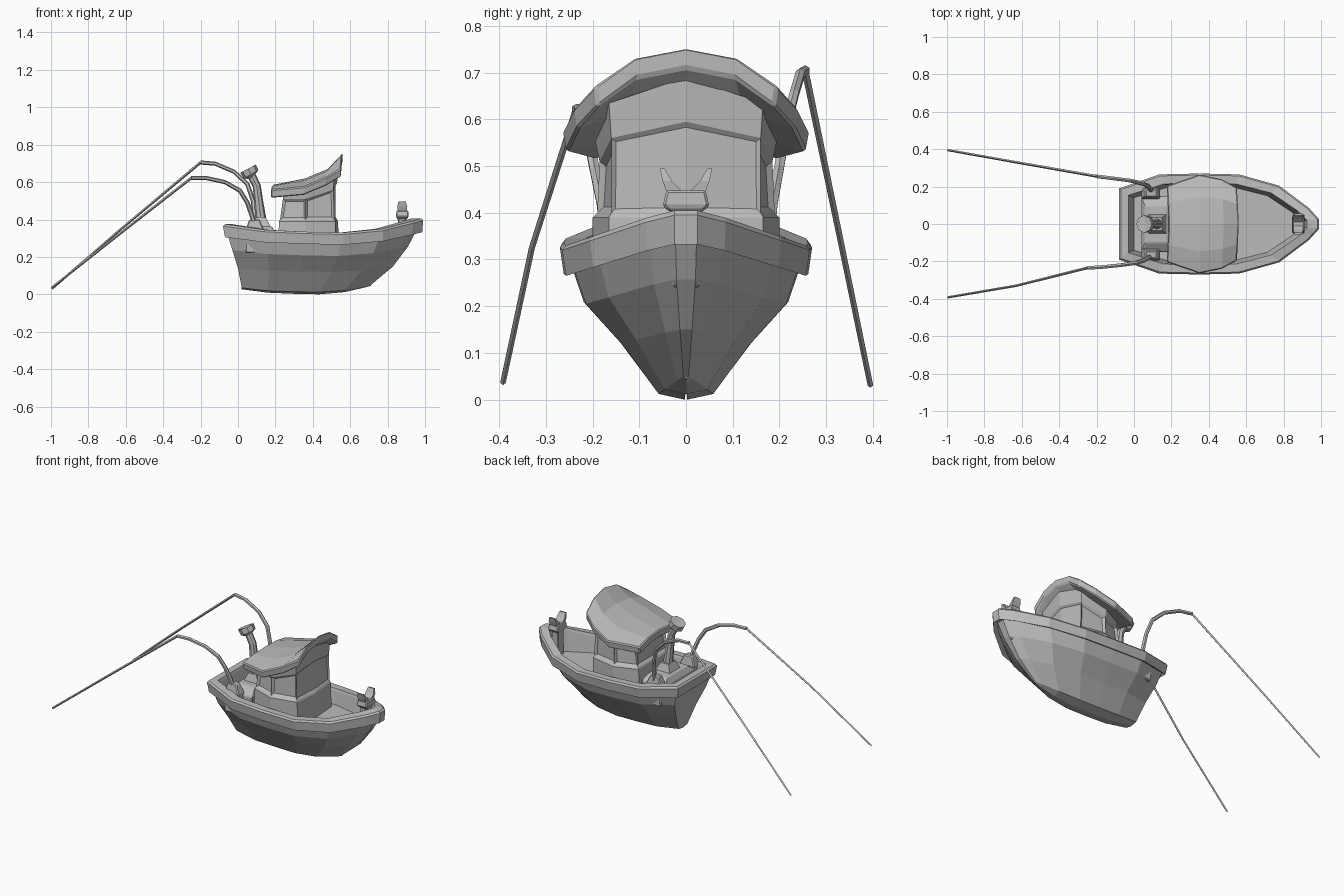
import bpy, bmesh, math
from mathutils import Vector

default_cube = bpy.data.objects.get("Cube")
if default_cube:
    bpy.data.objects.remove(default_cube, do_unlink=True)

# single painted colour
grey = bpy.data.materials.new("plain_grey")
grey.use_nodes = True
grey.diffuse_color = (0.5, 0.5, 0.5, 1)
grey.node_tree.nodes["Principled BSDF"].inputs["Base Color"].default_value = grey.diffuse_color


def finish(name, bm):
    """Clean a bmesh and turn it into a flat shaded object."""
    bmesh.ops.remove_doubles(bm, verts=bm.verts, dist=0.0005)
    bmesh.ops.recalc_face_normals(bm, faces=bm.faces)
    mesh = bpy.data.meshes.new(name)
    bm.to_mesh(mesh)
    bm.free()
    mesh.materials.append(grey)
    obj = bpy.data.objects.new(name, mesh)
    bpy.context.collection.objects.link(obj)
    return obj


def loft(rings, closed=True, cap_start=True, cap_end=True):
    """Skin a list of equally long point rings."""
    bm = bmesh.new()
    rows = [[bm.verts.new(p) for p in ring] for ring in rings]
    count = len(rows[0])
    for low, high in zip(rows, rows[1:]):
        for i in range(count if closed else count - 1):
            j = (i + 1) % count
            bm.faces.new((low[i], low[j], high[j], high[i]))
    if closed and cap_start:
        bm.faces.new(rows[0][::-1])
    if closed and cap_end:
        bm.faces.new(rows[-1])
    return bm


def mirrored(half):
    """Close a half outline (+y side) with its mirror image."""
    other = [(x, -y, z) for x, y, z in reversed(half) if abs(y) > 1e-6]
    return list(half) + other


def rect(x0, x1, y0, y1, z):
    return [(x0, y0, z), (x1, y0, z), (x1, y1, z), (x0, y1, z)]


def tube(name, points, radii, sides=6):
    """Faceted tube along a path, with a radius for every point."""
    pts = [Vector(p) for p in points]
    rings = []
    for i, p in enumerate(pts):
        direction = (pts[min(i + 1, len(pts) - 1)] - pts[max(i - 1, 0)]).normalized()
        side = direction.cross(Vector((0, 1, 0))).normalized()
        up = side.cross(direction)
        angles = [2 * math.pi * k / sides for k in range(sides)]
        rings.append([p + radii[i] * (side * math.cos(a) + up * math.sin(a)) for a in angles])
    return finish(name, loft(rings))


def bevelled(obj, width):
    mod = obj.modifiers.new("bevel", "BEVEL")
    mod.width = width
    mod.segments = 1
    mod.limit_method = "ANGLE"
    return obj


# hull: stations hold (fraction of length, half beam, sheer rise)
stations = [(0, .19, .045), (.2, .265, .015), (.4, .27, .005), (.6, .265, 0),
            (.8, .205, .02), (.95, .085, .06), (1, .025, .075)]


def hull_ring(stern, bow, width, height, sheer):
    return mirrored([(stern + (bow - stern) * t, beam * width, height + rise * sheer)
                     for t, beam, rise in stations])


hull_levels = [
    (.02, .71, .01, 0, .6),       # keel
    (.02, .71, .22, .012, .5),
    (0, .83, .52, .12, .4),       # chine
    (-.03, .91, .81, .205, .7),
    (-.055, .955, .9, .275, .9),  # under the rail
    (-.07, .985, .97, .265, .9),
    (-.08, .99, 1, .32, 1),       # rail
    (-.07, .98, .97, .33, 1),
    (-.03, .925, .81, .33, 1),
    (-.025, .92, .79, .315, 1),
    (0, .89, .74, .24, .2),       # deck edge
]
finish("hull", loft([hull_ring(*level) for level in hull_levels]))

# cabin: plan points back, side, front corner, front centre
cabin_rings = [
    mirrored([(.21, .15, .22), (.36, .2, .22), (.525, .165, .22), (.54, 0, .22)]),
    mirrored([(.22, .15, .39), (.36, .2, .39), (.52, .165, .39), (.535, 0, .39)]),
    mirrored([(.225, .145, .4), (.36, .19, .4), (.515, .16, .4), (.53, 0, .4)]),
    mirrored([(.24, .14, .51), (.36, .185, .51), (.51, .16, .56), (.53, 0, .595)]),
    mirrored([(.245, .145, .55), (.36, .195, .555), (.515, .165, .635), (.535, 0, .69)]),
]
cabin = loft(cabin_rings)
cabin.faces.ensure_lookup_table()
cabin.normal_update()
# sunk window panes: the whole third band, windscreen halves joined
panes = [f for f in cabin.faces if len(f.verts) == 4 and .4 < f.calc_center_median().z < .53
         and min(v.co.z for v in f.verts) > .395]
screen = [f for f in panes if f.calc_center_median().x > .5]
sides = [f for f in panes if f not in screen]
bmesh.ops.recalc_face_normals(cabin, faces=cabin.faces)
bmesh.ops.inset_region(cabin, faces=screen, thickness=.012, depth=-.008)
bmesh.ops.inset_individual(cabin, faces=sides, thickness=.018, depth=-.012)
finish("cabin", cabin)

# roof: (x, half width, eave height, ridge height), rising to a visor at the front
roof_rows = []
for x, half, eave, ridge in [(.175, .205, .56, .585), (.35, .265, .575, .62),
                             (.47, .24, .625, .67), (.55, .195, .672, .755)]:
    shoulder = eave + (ridge - eave) * .75
    roof_rows.append([(x, -half, eave), (x + .005, -half * .55, shoulder), (x + .01, 0, ridge),
                      (x + .005, half * .55, shoulder), (x, half, eave)])
roof_bm = loft(roof_rows, closed=False)
bmesh.ops.recalc_face_normals(roof_bm, faces=roof_bm.faces)
top_faces = roof_bm.faces[:]
lower = bmesh.ops.extrude_face_region(roof_bm, geom=top_faces, use_keep_orig=True)
for v in lower["geom"]:
    if isinstance(v, bmesh.types.BMVert):
        v.co.z -= .045
        v.co.y *= .97
bevelled(finish("roof", roof_bm), .006)

# engine housing behind the cabin
housing = loft([rect(.04, .2, -.15, .15, .22), rect(.04, .2, -.15, .15, .33),
                rect(.06, .18, -.1, .1, .365)])
bevelled(finish("engine_housing", housing), .006)
stack_foot = loft([rect(.07, .18, -.055, .055, .35), rect(.095, .15, -.035, .035, .41)])
finish("stack_foot", stack_foot)

# exhaust stack with a flared tilted mouth
tube("exhaust_stack", [(.125, 0, .38), (.11, 0, .5), (.1, 0, .58), (.068, 0, .645)],
     [.03, .024, .022, .022], 8)
tube("stack_mouth", [(.078, 0, .632), (.07, 0, .642), (.054, 0, .672), (.058, 0, .665)],
     [.024, .045, .047, .034], 8)

# fishing rods, holders and lines
rods = {
    "left": [(.1, .175, .33), (.088, .185, .42), (.08, .2, .5), (.05, .215, .59),
             (-.02, .232, .655), (-.12, .245, .698), (-.2, .255, .705)],
    "right": [(.1, -.17, .33), (.075, -.18, .42), (.05, -.195, .49), (.01, -.208, .555),
              (-.07, -.22, .6), (-.17, -.23, .622), (-.25, -.235, .622)],
}
line_ends = {"left": [(-.63, .33, .345), (-.995, .395, .03)],
             "right": [(-.63, -.33, .325), (-.995, -.392, .036)]}
for side, path in rods.items():
    sign = 1 if side == "left" else -1
    tube(side + "_rod", path, [.014, .013, .012, .012, .011, .011, .011])
    tube(side + "_line", [path[-1]] + line_ends[side], [.0075, .0065, .006], 4)
    y_in, y_out = sorted((sign * .135, sign * .195))
    holder = loft([rect(.04, .14, y_in, y_out, .22), rect(.04, .14, y_in, y_out, .345),
                   rect(.06, .115, y_in + .01, y_out - .01, .4)])
    bevelled(finish(side + "_rod_holder", holder), .006)

# bow bollard with two splayed horns
bollard = loft([rect(.855, .9, -.03, .03, .24), rect(.855, .9, -.03, .03, .4),
                rect(.845, .912, -.05, .05, .413), rect(.847, .91, -.042, .042, .448)])
bevelled(finish("bow_bollard", bollard), .005)
for side, sign in (("left", 1), ("right", -1)):
    horn = loft([rect(.855, .903, sign * .008, sign * .042, .445),
                 rect(.852, .905, sign * .03, sign * .05, .468),
                 rect(.857, .898, sign * .046, sign * .056, .495)])
    finish(side + "_bollard_horn", horn)
